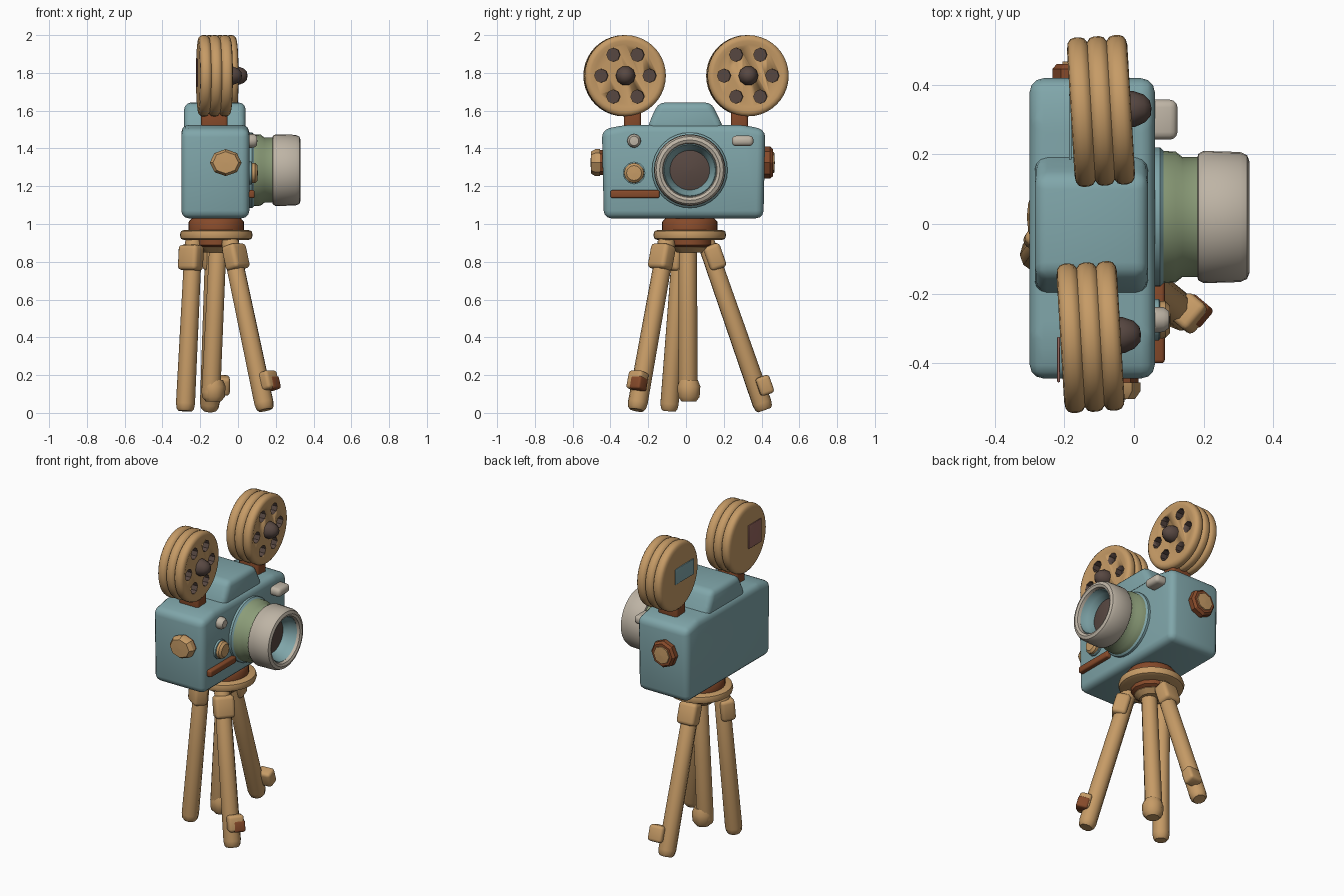
import bpy, bmesh, math
from mathutils import Vector, Matrix

if "Cube" in bpy.data.objects:
    bpy.data.objects.remove(bpy.data.objects["Cube"])


def material(name, rgb):
    m = bpy.data.materials.new(name)
    lin = [((c / 255 + 0.055) / 1.055) ** 2.4 for c in rgb]
    m.diffuse_color = (*lin, 1)
    m.use_nodes = True
    m.node_tree.nodes["Principled BSDF"].inputs["Base Color"].default_value = m.diffuse_color
    return m


TAN = material("tan wood", (198, 155, 102))
BLUE = material("dusty blue", (128, 166, 170))
GREEN = material("sage green", (139, 156, 120))
SILVER = material("warm grey", (190, 180, 165))
BROWN = material("red brown", (134, 74, 42))
DARK = material("dark umber", (88, 72, 66))
MAUVE = material("mauve", (150, 102, 94))


def finish(bm, name, mat, angle=40):
    bmesh.ops.recalc_face_normals(bm, faces=bm.faces)
    me = bpy.data.meshes.new(name)
    bm.to_mesh(me)
    bm.free()
    me.materials.append(mat)
    ob = bpy.data.objects.new(name, me)
    bpy.context.collection.objects.link(ob)
    bpy.ops.object.select_all(action='DESELECT')
    ob.select_set(True)
    bpy.context.view_layer.objects.active = ob
    bpy.ops.object.shade_smooth_by_angle(angle=math.radians(angle))
    return ob


def frame(center, axis):
    """Matrix that puts local z along axis at center."""
    return Matrix.Translation(center) @ Vector(axis).to_track_quat('Z', 'Y').to_matrix().to_4x4()


def lathe(name, mat, profile, center, axis=(0, 0, 1), segs=32, angle=40, flat=1.0):
    """Revolve (radius, height) points round an axis, closing both ends."""
    bm = bmesh.new()
    rings = [[bm.verts.new((r * math.cos(2 * math.pi * i / segs),
                            r * flat * math.sin(2 * math.pi * i / segs), h))
              for i in range(segs)] for r, h in profile]
    for a, b in zip(rings, rings[1:]):
        for i in range(segs):
            j = (i + 1) % segs
            bm.faces.new((a[i], a[j], b[j], b[i]))
    bm.faces.new(rings[0])
    bm.faces.new(rings[-1])
    bm.transform(frame(center, axis))
    return finish(bm, name, mat, angle)


def bevel(bm, width, segs=3):
    bmesh.ops.bevel(bm, geom=bm.edges[:], offset=width, segments=segs,
                    profile=0.5, affect='EDGES', clamp_overlap=True)


def box(name, mat, center, size, width, axis=(0, 0, 1)):
    bm = bmesh.new()
    bmesh.ops.create_cube(bm, size=1)
    bmesh.ops.scale(bm, vec=size, verts=bm.verts)
    bevel(bm, width)
    m = Matrix.Translation(center) if axis == (0, 0, 1) else frame(center, axis)
    bm.transform(m)
    return finish(bm, name, mat)


def prism(name, mat, outline, x0, x1, width):
    """Extrude a (y, z) outline along x and round its edges."""
    bm = bmesh.new()
    f = bm.faces.new([bm.verts.new((x0, y, z)) for y, z in outline])
    ext = bmesh.ops.extrude_face_region(bm, geom=[f])
    bmesh.ops.translate(bm, vec=(x1 - x0, 0, 0),
                        verts=[v for v in ext['geom'] if isinstance(v, bmesh.types.BMVert)])
    bevel(bm, width)
    return finish(bm, name, mat)


X = (1, 0, 0)

# camera body and viewfinder hump
prism("camera_body", BLUE, [(-0.435, 1.03), (0.41, 1.03), (0.42, 1.5), (0.3, 1.525),
                            (-0.32, 1.525), (-0.445, 1.5)], -0.30, 0.06, 0.04)
prism("viewfinder_hump", BLUE, [(-0.21, 1.48), (0.21, 1.48), (0.18, 1.55), (0.135, 1.643),
                                (-0.145, 1.643), (-0.19, 1.55)], -0.285, 0.04, 0.035)

# lens: green barrel, grey front ring, blue funnel and dark glass
L = (0, 0.02, 1.285)
lathe("lens_collar", BLUE, [(0.20, 0.04), (0.20, 0.075), (0.19, 0.085)], L, X)
lathe("lens_barrel", GREEN, [(0.192, 0.05), (0.188, 0.12), (0.172, 0.14), (0.172, 0.2)], L, X)
lathe("lens_ring", SILVER, [(0.165, 0.18), (0.182, 0.185), (0.19, 0.2), (0.187, 0.305),
                            (0.178, 0.325), (0.16, 0.332), (0.145, 0.325), (0.138, 0.30),
                            (0.136, 0.20)], L, X)
lathe("lens_funnel", BLUE, [(0.142, 0.2), (0.142, 0.305), (0.136, 0.31), (0.125, 0.27),
                            (0.105, 0.24), (0.105, 0.215)], L, X)
lathe("lens_glass", DARK, [(0.112, 0.215), (0.108, 0.232), (0.06, 0.243), (0.004, 0.247)], L, X)

# controls on the lens side
lathe("small_button", SILVER, [(0.037, 0.05), (0.036, 0.085), (0.025, 0.1), (0.004, 0.102)],
      (0, -0.275, 1.44), X, 12)
lathe("dial_base", BLUE, [(0.06, 0.05), (0.06, 0.072), (0.05, 0.076)], (0, -0.275, 1.27), X, 12)
lathe("round_dial", TAN, [(0.055, 0.06), (0.053, 0.09), (0.04, 0.103), (0.004, 0.105)],
      (0, -0.275, 1.27), X, 12)
box("flash_window", SILVER, (0.08, 0.30, 1.44), (0.09, 0.115, 0.055), 0.022)
box("name_strip", BROWN, (0.066, -0.27, 1.158), (0.045, 0.26, 0.042), 0.01)

# winding knobs on both ends
lathe("front_knob_base", BROWN, [(0.078, 0), (0.078, 0.025), (0.07, 0.03)],
      (-0.065, -0.435, 1.325), (0, -1, 0), 8, 30, 0.85)
lathe("front_knob", TAN, [(0.084, 0.02), (0.084, 0.045), (0.068, 0.068), (0.004, 0.07)],
      (-0.065, -0.435, 1.325), (0, -1, 0), 8, 30, 0.85)
lathe("back_knob_base", BROWN, [(0.085, 0), (0.085, 0.035), (0.072, 0.05), (0.05, 0.05)],
      (-0.15, 0.41, 1.325), (0, 1, 0), 8, 30)
lathe("back_knob_cap", TAN, [(0.058, 0.04), (0.055, 0.057), (0.004, 0.06)],
      (-0.15, 0.41, 1.325), (0, 1, 0), 8, 30)

# film reels: three stacked discs with six round pockets, hub and post
for side, y, x in (("front", -0.325, -0.125), ("back", 0.325, -0.095)):
    c = Vector((x, y, 1.785))
    ax = Vector((1, 0.06, 0))
    t = ax.normalized()
    prof = []
    for k in (-1, 0, 1):
        h = k * 0.056
        prof += [(0.2, h - 0.028), (0.211, h - 0.02), (0.215, h - 0.008),
                 (0.215, h + 0.008), (0.211, h + 0.02), (0.2, h + 0.028)]
    prof = [(0.18, -0.087)] + prof + [(0.185, 0.087), (0.165, 0.08)]
    reel = lathe(side + "_reel", TAN, prof, c, ax, 40)
    u = Vector((-t.y, t.x, 0))
    for i in range(6):
        a = i * math.pi / 3
        p = c + u * math.cos(a) * 0.128 + Vector((0, 0, math.sin(a) * 0.128))
        cut = lathe("reel_hole_cutter", DARK, [(0.036, 0.035), (0.036, 0.15)], p, ax, 8)
        cut.hide_render = True
        cut.hide_set(True)
        mod = reel.modifiers.new("hole", 'BOOLEAN')
        mod.operation = 'DIFFERENCE'
        mod.object = cut
        mod.solver = 'EXACT'
        mod.material_mode = 'TRANSFER'
    lathe(side + "_reel_hub", DARK, [(0.052, 0.07), (0.052, 0.095), (0.04, 0.125), (0.022, 0.142),
                                     (0.004, 0.145)], c, ax, 10)
    box(side + "_reel_post", BROWN, (x, y * 0.87, 1.55), (0.14, 0.09, 0.12), 0.015)

# thin painted patches on the backs of the reels
for name, mat, y, z, w, h in (("back_reel_patch", BLUE, 0.28, 1.80, 0.19, 0.10),
                              ("front_reel_patch", MAUVE, -0.39, 1.80, 0.13, 0.15)):
    x = -0.183 if y > 0 else -0.217
    box(name, mat, (x, y, z), (0.008, w, h), 0.003, (0, 0.0, 1))

# tripod head
H = (-0.115, 0.02, 0)
lathe("head_plate", BROWN, [(0.13, 0.95), (0.147, 0.965), (0.147, 1.01), (0.135, 1.025),
                            (0.11, 1.04)], H)
lathe("head_disc", TAN, [(0.17, 0.915), (0.187, 0.922), (0.193, 0.942), (0.187, 0.962),
                         (0.17, 0.968)], H)
lathe("head_socket", BROWN, [(0.085, 0.87), (0.12, 0.89), (0.12, 0.92)], H, segs=12)
lathe("head_core", TAN, [(0.07, 0.85), (0.1, 0.875), (0.1, 0.905)], H, segs=12)


# legs: tapered pole, optional shoulder clamp and foot clamp
def leg(name, top, foot, r, clamp=True, shift=None):
    top, foot = Vector(top), Vector(foot)
    d = foot - top
    n = d.length
    m = frame(top, d).to_3x3()
    lathe(name, TAN, [(r * 0.8, 0), (r * 0.95, 0.02), (r, n * 0.5), (r * 1.05, n - 0.04),
                      (r * 0.95, n - 0.012), (r * 0.75, n)], top, d, 10, 50)
    if clamp:
        box(name + "_clamp", TAN, top + d * 0.11 + m @ Vector((0, 0.017, 0)),
            (0.12, 0.09, 0.135), 0.022, d)
    if shift:
        p = top + d * 0.845 + Vector(shift)
        box(name + "_foot_clamp", TAN, p, (0.095, 0.075, 0.1), 0.018, d)


leg("near_leg", (-0.045, -0.10, 0.92), (0.145, -0.262, 0.015), 0.05, True, (0.045, -0.02, 0.015))
leg("left_leg", (-0.235, -0.025, 0.92), (-0.28, -0.09, 0.01), 0.048)
leg("far_leg", (-0.125, 0.10, 0.92), (-0.15, 0.415, 0.015), 0.05, True, (0.055, 0.05, -0.01))
leg("middle_leg", (-0.105, 0.01, 0.92), (-0.145, 0.01, 0.07), 0.05, False)
lathe("middle_leg_foot", TAN, [(0.04, 0.06), (0.06, 0.085), (0.064, 0.14), (0.05, 0.175)],
      (-0.13, 0.015, 0), segs=10)
box("near_leg_bolt", BROWN, (0.178, -0.25, 0.155), (0.07, 0.07, 0.07), 0.012, (0.19, -0.16, -0.9))
